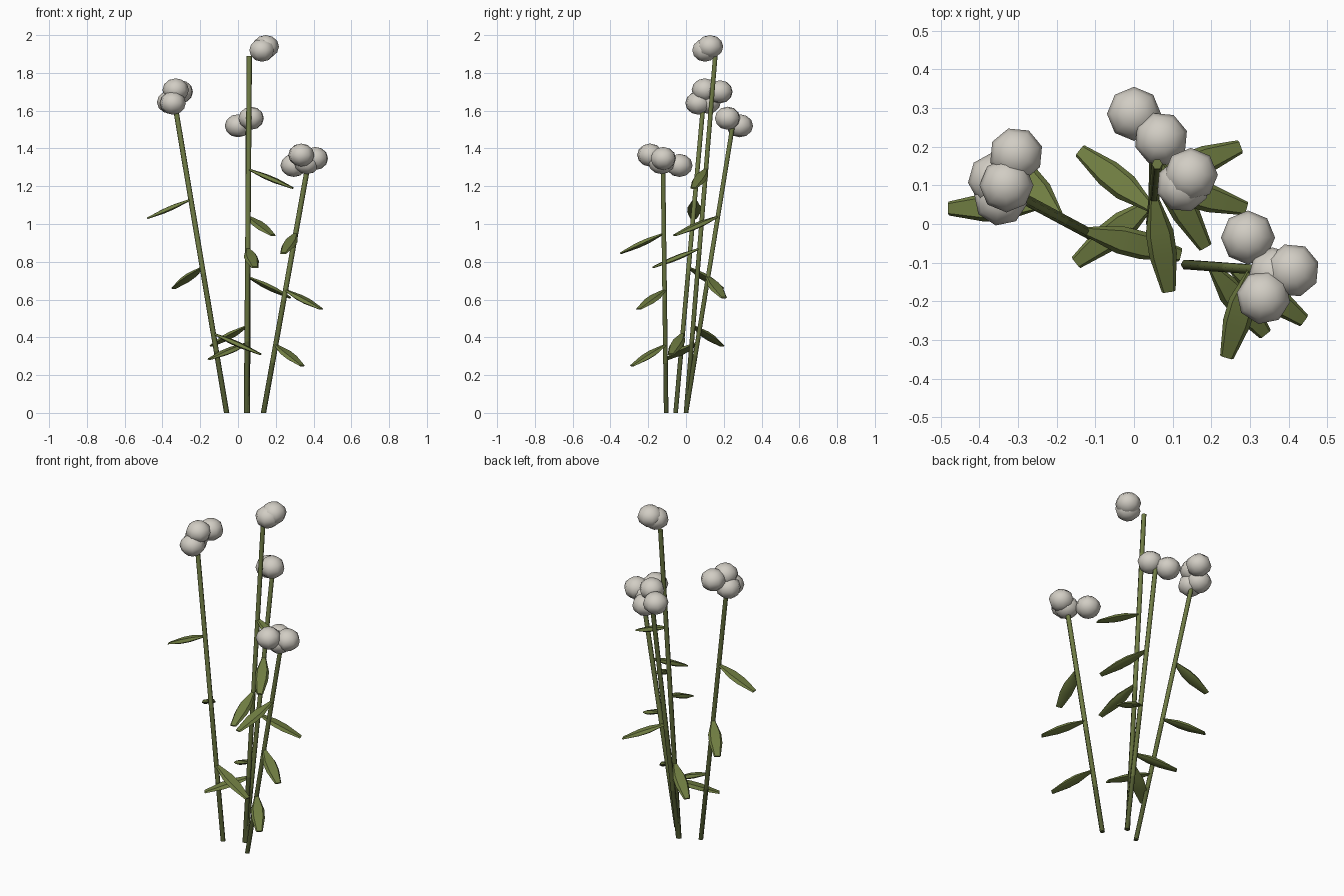
import bpy, bmesh, math
from mathutils import Vector, Matrix

cube = bpy.data.objects.get("Cube")
if cube:
    bpy.data.objects.remove(cube, do_unlink=True)


def material(name, rgb):
    m = bpy.data.materials.new(name)
    m.use_nodes = True
    color = (*rgb, 1)
    m.diffuse_color = color
    bsdf = m.node_tree.nodes["Principled BSDF"]
    bsdf.inputs["Base Color"].default_value = color
    bsdf.inputs["Roughness"].default_value = 0.9
    return m


LEAF = material("leaf green", (0.165, 0.21, 0.055))
STEM_DARK = material("stem dark olive", (0.08, 0.10, 0.03))
STEM_MID = material("stem olive", (0.12, 0.15, 0.042))
STEM_LIGHT = material("stem light olive", (0.16, 0.20, 0.058))
PETAL = material("blossom off white", (0.64, 0.61, 0.55))


def finish(name, bm, mats, angle):
    bmesh.ops.recalc_face_normals(bm, faces=bm.faces[:])
    mesh = bpy.data.meshes.new(name)
    bm.to_mesh(mesh)
    bm.free()
    for m in mats:
        mesh.materials.append(m)
    obj = bpy.data.objects.new(name, mesh)
    bpy.context.collection.objects.link(obj)
    bpy.ops.object.select_all(action="DESELECT")
    obj.select_set(True)
    bpy.context.view_layer.objects.active = obj
    bpy.ops.object.shade_smooth_by_angle(angle=math.radians(angle))
    return obj


def loft(bm, rings):
    """Skin a list of equal rings of points and cap both ends."""
    rows = [[bm.verts.new(p) for p in ring] for ring in rings]
    n = len(rows[0])
    for a, b in zip(rows, rows[1:]):
        for i in range(n):
            j = (i + 1) % n
            bm.faces.new((a[i], a[j], b[j], b[i]))
    bm.faces.new(rows[0])
    bm.faces.new(rows[-1])


def add_stem(name, base, top):
    bm = bmesh.new()
    sides, radius = 6, 0.014
    rings = []
    for t in (0, 0.2, 0.45, 1):
        c = base.lerp(top, t)
        rings.append([c + radius * Vector((math.cos(k * math.tau / sides), math.sin(k * math.tau / sides), 0))
                      for k in range(sides)])
    loft(bm, rings)
    # darker towards the foot
    for f in bm.faces:
        t = f.calc_center_median().z / top.z
        f.material_index = 0 if t < 0.2 else 1 if t < 0.45 else 2
    finish(name, bm, [STEM_DARK, STEM_MID, STEM_LIGHT], 70)


def add_leaf(name, base, tip):
    bm = bmesh.new()
    along = (tip - base).normalized()
    side = along.cross(Vector((0, 0, 1))).normalized()
    up = side.cross(along)
    rings = []
    # fraction of length, half width, half thickness
    for t, w, h in ((0, 0.010, 0.004), (0.38, 0.036, 0.012), (0.62, 0.036, 0.012), (1, 0.018, 0.004)):
        c = base.lerp(tip, t)
        rings.append([c + side * w * x + up * h * z
                      for x, z in ((-1, -0.4), (-0.7, 1), (0.7, 1), (1, -0.4), (0.6, -1), (-0.6, -1))])
    loft(bm, rings)
    finish(name, bm, [LEAF], 40)


def add_blossom(name, centers):
    bm = bmesh.new()
    for i, c in enumerate(centers):
        m = (Matrix.Translation(c) @ Matrix.Rotation(i * 0.3, 4, "Z")
             @ Matrix.Diagonal((0.07, 0.07, 0.061, 1)))
        bmesh.ops.create_uvsphere(bm, u_segments=8, v_segments=6, radius=1, matrix=m)
    finish(name, bm, [PETAL], 80)


# each flower: stem foot and head, leaves as (height on stem, tip), blossom balls
FLOWERS = {
    "right": ((-0.06, -0.055, 0), (-0.335, 0.092, 1.64),
              [(1.13, (-0.48, 0.04, 1.03)), (0.77, (-0.34, 0.19, 0.66)), (0.42, (0.12, -0.08, 0.31))],
              [(-0.33, 0.10, 1.71), (-0.305, 0.18, 1.70), (-0.345, 0.065, 1.64), (-0.36, 0.115, 1.645)]),
    "tall": ((0.045, 0, 0), (0.06, 0.155, 1.89),
             [(1.29, (0.29, 0.04, 1.19)), (0.87, (0.09, -0.175, 0.77)), (0.46, (-0.14, 0.19, 0.355))],
             [(0.147, 0.127, 1.939), (0.127, 0.10, 1.92)]),
    "back": ((0.05, 0, 0), (0.055, 0.247, 1.52),
             [(1.04, (0.185, -0.06, 0.94)), (0.72, (0.275, 0.2, 0.61)), (0.37, (-0.15, -0.1, 0.285))],
             [(0, 0.285, 1.52), (0.07, 0.22, 1.56)]),
    "left": ((0.135, -0.105, 0), (0.372, -0.122, 1.32),
             [(0.95, (0.24, -0.345, 0.845)), (0.65, (0.44, -0.25, 0.55)), (0.36, (0.34, -0.285, 0.25))],
             [(0.295, -0.035, 1.31), (0.41, -0.12, 1.347), (0.335, -0.19, 1.365), (0.365, -0.13, 1.325)]),
}

for label, (foot, head, leaves, balls) in FLOWERS.items():
    foot, head = Vector(foot), Vector(head)
    add_stem(f"{label}_stem", foot, head)
    for i, (height, tip) in enumerate(leaves, 1):
        add_leaf(f"{label}_leaf_{i}", foot.lerp(head, height / head.z), Vector(tip))
    add_blossom(f"{label}_blossom", [Vector(b) for b in balls])
